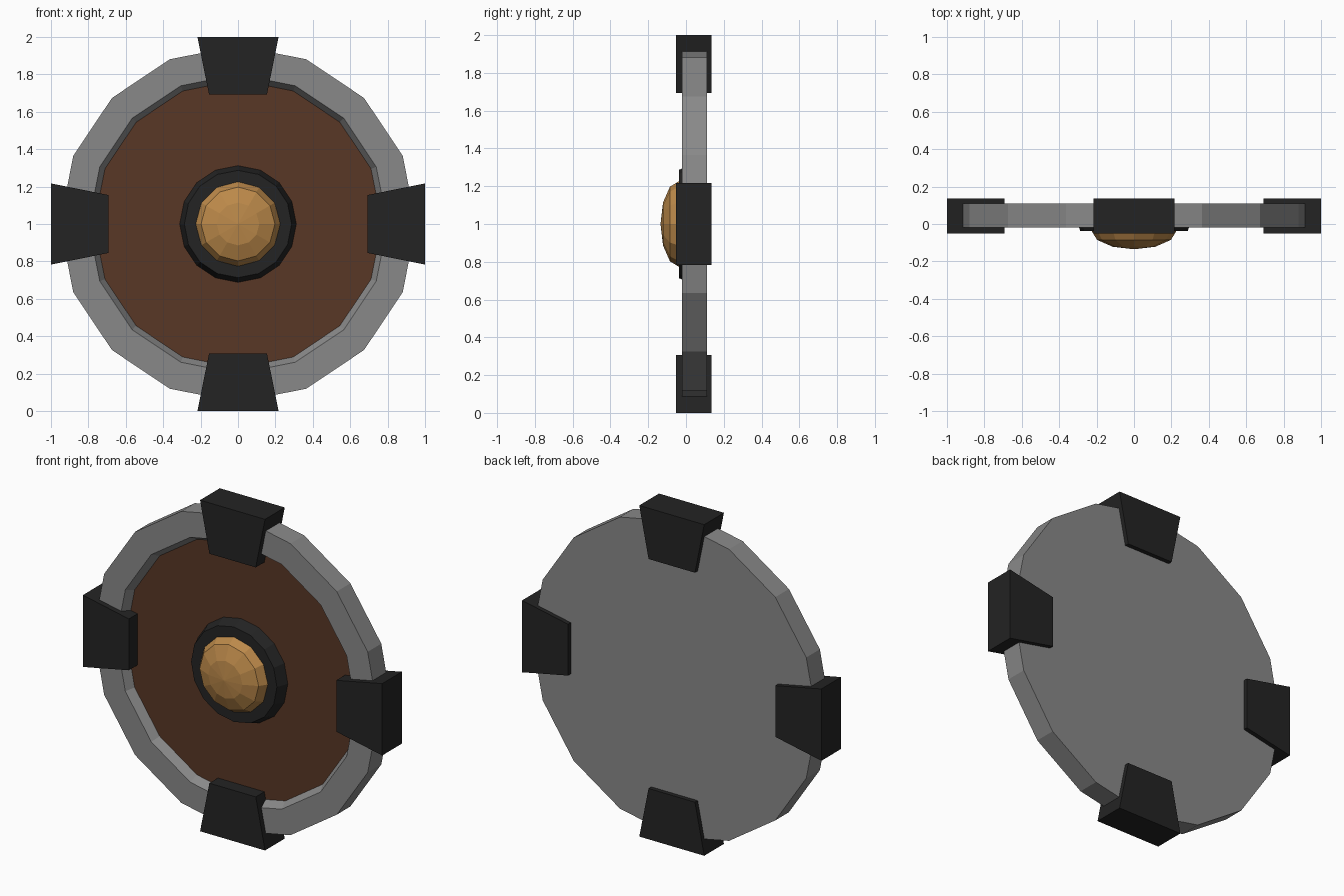
import bpy, bmesh, math
from mathutils import Matrix

if "Cube" in bpy.data.objects:
    bpy.data.objects.remove(bpy.data.objects["Cube"])

CENTRE_Z = 1.0


def material(name, rgb):
    m = bpy.data.materials.new(name)
    m.diffuse_color = (*rgb, 1.0)
    m.use_nodes = True
    m.node_tree.nodes["Principled BSDF"].inputs["Base Color"].default_value = m.diffuse_color
    return m


steel = material("grey steel", (0.25, 0.25, 0.25))
wood = material("brown wood", (0.098, 0.038, 0.019))
iron = material("black iron", (0.017, 0.017, 0.017))
brass = material("brass", (0.50, 0.25, 0.068))


def finish(bm, name, mat):
    bmesh.ops.recalc_face_normals(bm, faces=bm.faces)
    mesh = bpy.data.meshes.new(name)
    bm.to_mesh(mesh)
    bm.free()
    mesh.materials.append(mat)
    ob = bpy.data.objects.new(name, mesh)
    ob.location.z = CENTRE_Z
    bpy.context.collection.objects.link(ob)
    return ob


def lathe(name, profile, sides, mat):
    """Spin (radius, y) points about the y axis; radius 0 makes a pole."""
    bm = bmesh.new()
    rings = []
    for r, y in profile:
        if r == 0:
            rings.append([bm.verts.new((0, y, 0))] * sides)
        else:
            rings.append([bm.verts.new((r * math.cos(a), y, r * math.sin(a)))
                          for a in (2 * math.pi * i / sides for i in range(sides))])
    for a, b in zip(rings, rings[1:]):
        for i in range(sides):
            j = (i + 1) % sides
            corners = dict.fromkeys((a[i], a[j], b[j], b[i]))
            bm.faces.new(list(corners))
    return finish(bm, name, mat)


# Steel shell: flat back, outer edge, front rim and sloping inner wall
lathe("steel_rim", [(0, 0.11), (0.953, 0.11), (0.953, -0.02),
                    (0.80, -0.02), (0.77, 0.03)], 16, steel)

# Recessed wooden face
lathe("wooden_face", [(0.77, 0.03), (0, 0.03)], 16, wood)

# Iron collar around the boss
lathe("boss_collar", [(0.312, 0.03), (0.287, -0.038), (0.20, -0.038)], 16, iron)

# Faceted brass dome
dome = [(0.228 * math.cos(t), -0.035 - 0.10 * math.sin(t))
        for t in (math.radians(d) for d in (0, 30, 60))]
lathe("boss_dome", dome + [(0, -0.135)], 12, brass)

# Four tapered iron clamps gripping the rim
for k, label in enumerate(("top", "right", "bottom", "left")):
    bm = bmesh.new()
    outline = [(-0.217, 1.0), (0.217, 1.0), (0.155, 0.693), (-0.155, 0.693)]
    face = bm.faces.new([bm.verts.new((x, -0.052, z)) for x, z in outline])
    ext = bmesh.ops.extrude_face_region(bm, geom=[face])
    back = [v for v in ext["geom"] if isinstance(v, bmesh.types.BMVert)]
    bmesh.ops.translate(bm, verts=back, vec=(0, 0.188, 0))
    bm.transform(Matrix.Rotation(k * math.pi / 2, 4, 'Y'))
    finish(bm, label + "_clamp", iron)
